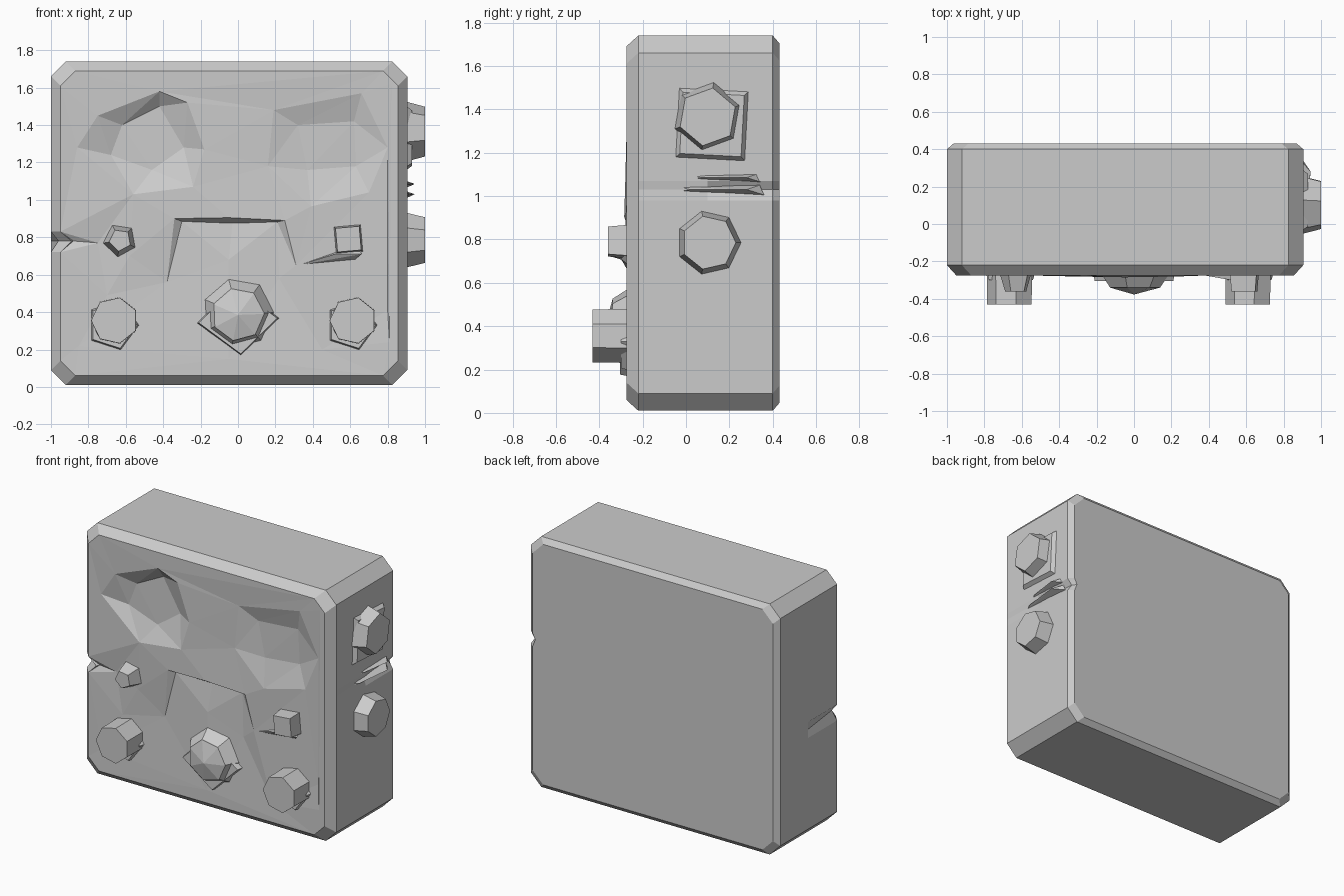
import bpy, bmesh, math
from mathutils import Vector, Matrix
from mathutils.geometry import delaunay_2d_cdt

if "Cube" in bpy.data.objects:
    bpy.data.objects.remove(bpy.data.objects["Cube"])

X0, X1, Z0, Z1 = -1.0, 0.905, 0.01, 1.74


def finish(bm, name):
    bmesh.ops.recalc_face_normals(bm, faces=bm.faces)
    me = bpy.data.meshes.new(name)
    bm.to_mesh(me)
    bm.free()
    ob = bpy.data.objects.new(name, me)
    bpy.context.collection.objects.link(ob)
    return ob


def outline(d, left=0.0, right=0.0, cut=0.08):
    """Octagonal outline inset by d, with a small notch in each upright side."""
    a, b, c, e = X0 + d, X1 - d, Z0 + d, Z1 - d
    return [(a + cut, c), (b - cut, c), (b, c + cut),
            (b, 0.98), (b - right, 1.03), (b, 1.07), (b, e - cut),
            (b - cut, e), (a + cut, e), (a, e - cut),
            (a, 0.83), (a + left, 0.78), (a, 0.72), (a, c + cut)]


# front relief: chains of (x, z, y) creases worn into the panel
dish = [(-.75, 1.45, -.27), (-.42, 1.58, -.275), (-.27, 1.52, -.275), (-.18, 1.27, -.275),
        (-.24, 1.07, -.28), (-.56, 1.03, -.275), (-.86, 1.28, -.265)]
dish_floor = [(-.62, 1.40, -.22), (-.42, 1.50, -.215), (-.29, 1.28, -.215),
              (-.46, 1.16, -.22), (-.68, 1.24, -.22)]
screen = [(.16, 1.18, -.265), (.19, 1.48, -.265), (.66, 1.57, -.27),
          (.80, 1.28, -.265), (.70, 1.04, -.265), (.39, .965, -.275)]
screen_floor = [(.32, 1.40, -.235), (.62, 1.42, -.23), (.63, 1.18, -.225), (.37, 1.16, -.235)]
creases = [
    [(-.34, .90, -.28), (-.05, .905, -.285), (.25, .89, -.28)],
    [(-.30, .885, -.25), (-.03, .875, -.235), (.21, .882, -.25)],
    [(-.88, .78, -.25), (-.75, .77, -.255)],
    [(-.58, .70, -.265), (-.70, .49, -.26)],
    [(.31, .65, -.27), (.80, .41, -.265)],
    [(-.38, .56, -.255), (-.05, .68, -.26), (.22, .58, -.255)],
    [(.82, 1.62, -.275), (.81, .24, -.275)],
    [(-.85, .22, -.27), (-.05, .15, -.275), (.45, .20, -.27)],
]

# chamfered case
bm = bmesh.new()
rings = []
for y, d, l, r in ((.43, .035, 0, .02), (.40, 0, 0, .035), (.10, 0, 0, .01),
                   (-.22, 0, .04, 0), (-.275, .05, .06, 0)):
    rings.append([bm.verts.new((x, y, z)) for x, z in outline(d, l, r)])
for A, B in zip(rings, rings[1:]):
    n = len(A)
    for i in range(n):
        j = (i + 1) % n
        bm.faces.new((A[i], A[j], B[j], B[i]))
bm.faces.new(rings[0])

# worn front skin, triangulated between the case edge and the creases
verts = list(rings[-1])
edges = [(i, (i + 1) % len(verts)) for i in range(len(verts))]
for chain, closed in [(dish, 1), (dish_floor, 1), (screen, 1), (screen_floor, 1)] + [(c, 0) for c in creases]:
    s = len(verts)
    verts += [bm.verts.new((x, y, z)) for x, z, y in chain]
    edges += [(s + i, s + i + 1) for i in range(len(chain) - 1)]
    if closed:
        edges.append((len(verts) - 1, s))
flat = [Vector((v.co.x, v.co.z)) for v in verts]
pts, _, tris, origin, _, _ = delaunay_2d_cdt(flat, edges, [], 1, 1e-5)
skin = [verts[o[0]] if o else bm.verts.new((p.x, -.26, p.y)) for p, o in zip(pts, origin)]
for t in tris:
    try:
        bm.faces.new([skin[i] for i in t])
    except ValueError:
        pass
bmesh.ops.delete(bm, geom=[v for v in bm.verts if not v.link_faces], context='VERTS')
finish(bm, "case")


def stud(name, centre, r_base, r_tip, length, sides, turn=0, side=False, stretch=1.0):
    """Tapered polygon knob standing out along -y, or along +x when side is set."""
    bm = bmesh.new()
    bmesh.ops.create_cone(bm, cap_ends=True, segments=sides, radius1=r_base,
                          radius2=r_tip, depth=length)
    face = (Matrix.Rotation(math.pi / 2, 4, 'Y') if side
            else Matrix.Rotation(math.pi / 2, 4, 'X'))
    m = (Matrix.Translation(centre) @ face @ Matrix.Diagonal((1, stretch, 1, 1))
         @ Matrix.Rotation(math.radians(turn), 4, 'Z') @ Matrix.Translation((0, 0, length / 2)))
    bm.transform(m)
    return finish(bm, name)


# lower front knobs
for label, x in (("left", -.66), ("right", .615)):
    stud(label + "_knob", (x, -.23, .355), .128, .125, .20, 7, 90)
    stud(label + "_knob_collar", (x - .01, -.23, .33), .15, .13, .07, 5, 270)

# centre knob: pointed base plate and faceted dome
stud("centre_knob_base", (0, -.22, .355), .23, .21, .085, 4, 4, stretch=.85)
stud("centre_knob_ring", (0, -.25, .39), .20, .14, .09, 7, 15)
stud("centre_knob_dome", (0, -.34, .385), .14, .0, .037, 7, 15)

# small front buttons
stud("left_button", (-.63, -.23, .785), .10, .06, .13, 5, 100)
stud("right_button", (.59, -.23, .79), .105, .09, .13, 4, 50)

# wedge running from the right button
bm = bmesh.new()
w = [bm.verts.new(p) for p in ((.32, -.265, .65), (.65, -.24, .77), (.66, -.30, .71),
                               (.52, -.30, .71), (.60, -.24, .66))]
bmesh.ops.convex_hull(bm, input=w)
finish(bm, "button_wedge")

# right side knobs
stud("side_upper_plate", (.88, .12, 1.33), .25, .20, .05, 4, 42, True)
stud("side_upper_knob", (.89, .10, 1.365), .165, .135, .11, 6, 20, True)
stud("side_lower_knob", (.88, .105, .785), .155, .125, .12, 7, 0, True)

# ridges across the right side
for z, y0 in ((1.03, -.03), (1.085, .02)):
    bm = bmesh.new()
    p = [bm.verts.new(c) for c in ((.89, y0, z - .01), (.89, .36, z - .025), (.89, y0, z + .012),
                                   (.89, .34, z + .02), (.945, .28, z), (.915, y0 + .05, z))]
    bmesh.ops.convex_hull(bm, input=p)
    finish(bm, "side_ridge")
